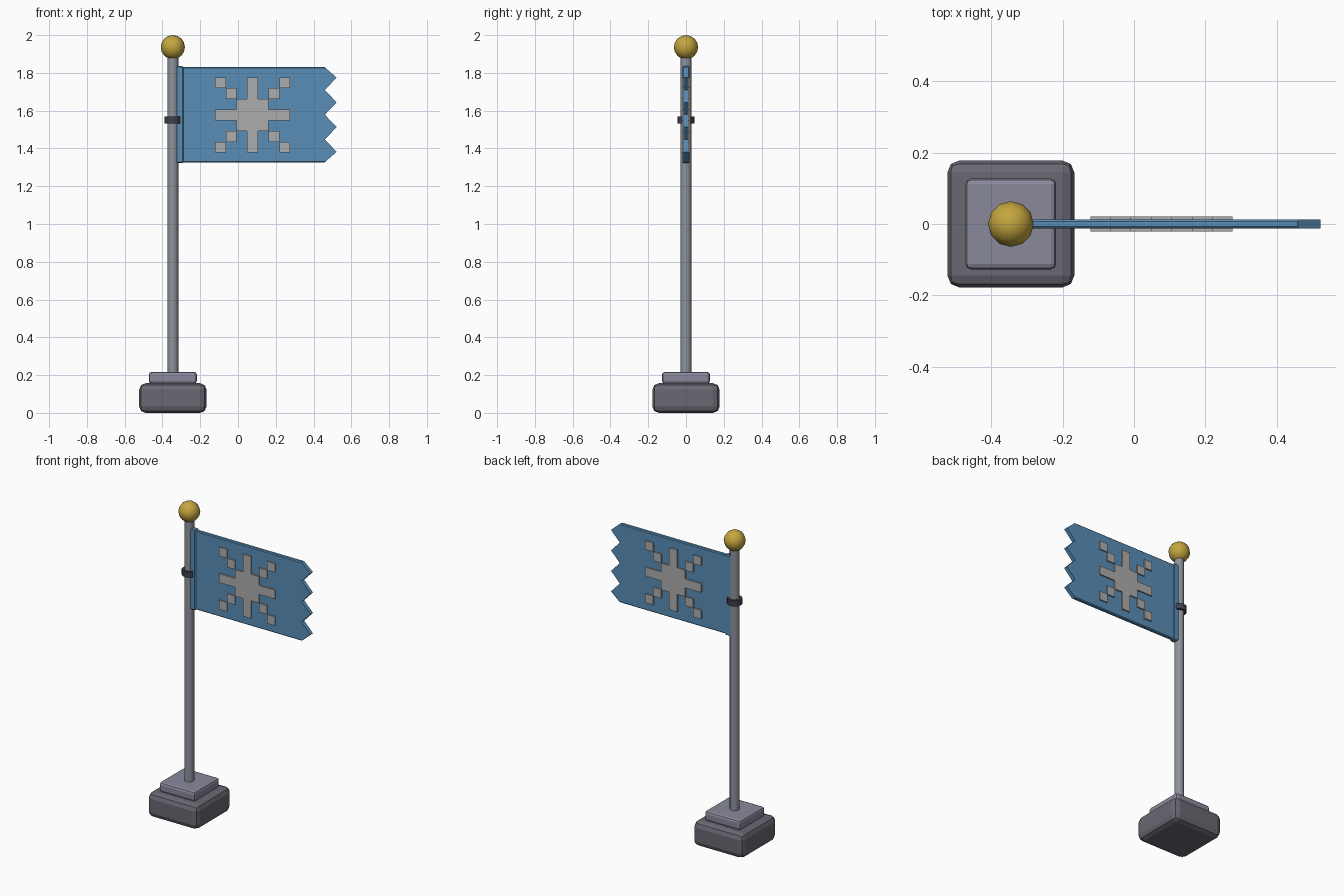
import bpy, bmesh, math

if "Cube" in bpy.data.objects:
    bpy.data.objects.remove(bpy.data.objects["Cube"])

PX = -0.345  # pole axis


def colour(name, rgb):
    m = bpy.data.materials.new(name)
    m.diffuse_color = (*rgb, 1)
    m.use_nodes = True
    m.node_tree.nodes["Principled BSDF"].inputs["Base Color"].default_value = m.diffuse_color
    return m


STONE = colour("dark_stone", (0.14, 0.14, 0.17))
SLATE = colour("slate", (0.25, 0.25, 0.33))
STEEL = colour("steel", (0.27, 0.29, 0.33))
IRON = colour("iron", (0.05, 0.05, 0.08))
GOLD = colour("gold", (0.55, 0.38, 0.05))
BLUE = colour("blue_cloth", (0.10, 0.27, 0.47))
PALE = colour("pale_grey", (0.42, 0.42, 0.42))


def finish(name, mat, smooth=None):
    ob = bpy.context.object
    ob.name = name
    ob.data.materials.append(mat)
    if smooth:
        bpy.ops.object.shade_smooth_by_angle(angle=math.radians(smooth))
    return ob


def box(name, mat, lo, hi, bevel, segments):
    bpy.ops.mesh.primitive_cube_add(size=1, location=[(a + b) / 2 for a, b in zip(lo, hi)])
    bpy.context.object.scale = [b - a for a, b in zip(lo, hi)]
    bpy.ops.object.transform_apply(location=False, rotation=False, scale=True)
    ob = finish(name, mat)
    mod = ob.modifiers.new("bevel", "BEVEL")
    mod.width, mod.segments = bevel, segments


def cylinder(name, mat, r, z0, z1):
    bpy.ops.mesh.primitive_cylinder_add(vertices=12, radius=r, depth=z1 - z0,
                                        location=(PX, 0, (z0 + z1) / 2))
    finish(name, mat, 40)


def slab(name, mat, polys, half, bevel_long=0):
    """Extrude x-z polygons through y from -half to +half."""
    bm = bmesh.new()
    for groups in polys:
        cache, faces = {}, []
        for poly in groups:
            vs = []
            for x, z in poly:
                key = (round(x, 4), round(z, 4))
                if key not in cache:
                    cache[key] = bm.verts.new((x, -half, z))
                vs.append(cache[key])
            faces.append(bm.faces.new(vs))
        ext = bmesh.ops.extrude_face_region(bm, geom=faces, use_keep_orig=True)["geom"]
        for v in ext:
            if isinstance(v, bmesh.types.BMVert):
                v.co.y = half
    bmesh.ops.recalc_face_normals(bm, faces=bm.faces)
    if bevel_long:
        long_edges = [e for e in bm.edges if e.calc_length() > 0.6]
        bmesh.ops.bevel(bm, geom=long_edges, offset=bevel_long, segments=1, affect='EDGES')
    me = bpy.data.meshes.new(name)
    bm.to_mesh(me)
    bm.free()
    me.materials.append(mat)
    bpy.context.collection.objects.link(bpy.data.objects.new(name, me))


# stepped base
box("base", STONE, (PX - 0.178, -0.178, 0), (PX + 0.178, 0.178, 0.157), 0.034, 2)
box("base_step", SLATE, (PX - 0.127, -0.127, 0.155), (PX + 0.127, 0.127, 0.217), 0.015, 2)

# pole, collar and ball
cylinder("pole", STEEL, 0.029, 0.2, 1.9)
cylinder("pole_collar", IRON, 0.044, 1.531, 1.568)
bpy.ops.mesh.primitive_uv_sphere_add(segments=12, ring_count=8, radius=0.064,
                                     location=(PX, 0, 1.936))
finish("finial_ball", GOLD, 40)

# sleeve and cloth with a toothed edge
box("flag_sleeve", BLUE, (-0.328, -0.018, 1.322), (-0.289, 0.018, 1.836), 0.005, 1)
TOP, BOTTOM, TEETH = 1.831, 1.326, 4
pitch = 0.131
mid = (TOP + BOTTOM) / 2
edge = [(0.458, TOP)]
for i in range(TEETH):
    z = mid + pitch * ((TEETH - 1) / 2 - i)
    edge.append((0.522, z))
    if i < TEETH - 1:
        edge.append((0.46, z - pitch / 2))
edge.append((0.458, BOTTOM))
slab("flag_cloth", BLUE, [[[(-0.295, BOTTOM), (-0.295, TOP)] + edge]], 0.0125, 0.005)

# snowflake emblem on a 7 x 7 grid, showing on both sides
CELL, EX, EZ = 0.0567, 0.077, 1.577


def cell(i, j):
    x, z, h = EX + i * CELL, EZ + j * CELL, CELL / 2
    return [(x - h, z - h), (x + h, z - h), (x + h, z + h), (x - h, z + h)]


span = range(-3, 4)
cross = [cell(i, j) for i in span for j in span
         if i == 0 or j == 0 or max(abs(i), abs(j)) == 1]
dots = [[cell(sx * k, sz * k)] for sx in (-1, 1) for sz in (-1, 1) for k in (2, 3)]
slab("snowflake_emblem", PALE, [cross] + dots, 0.021)
